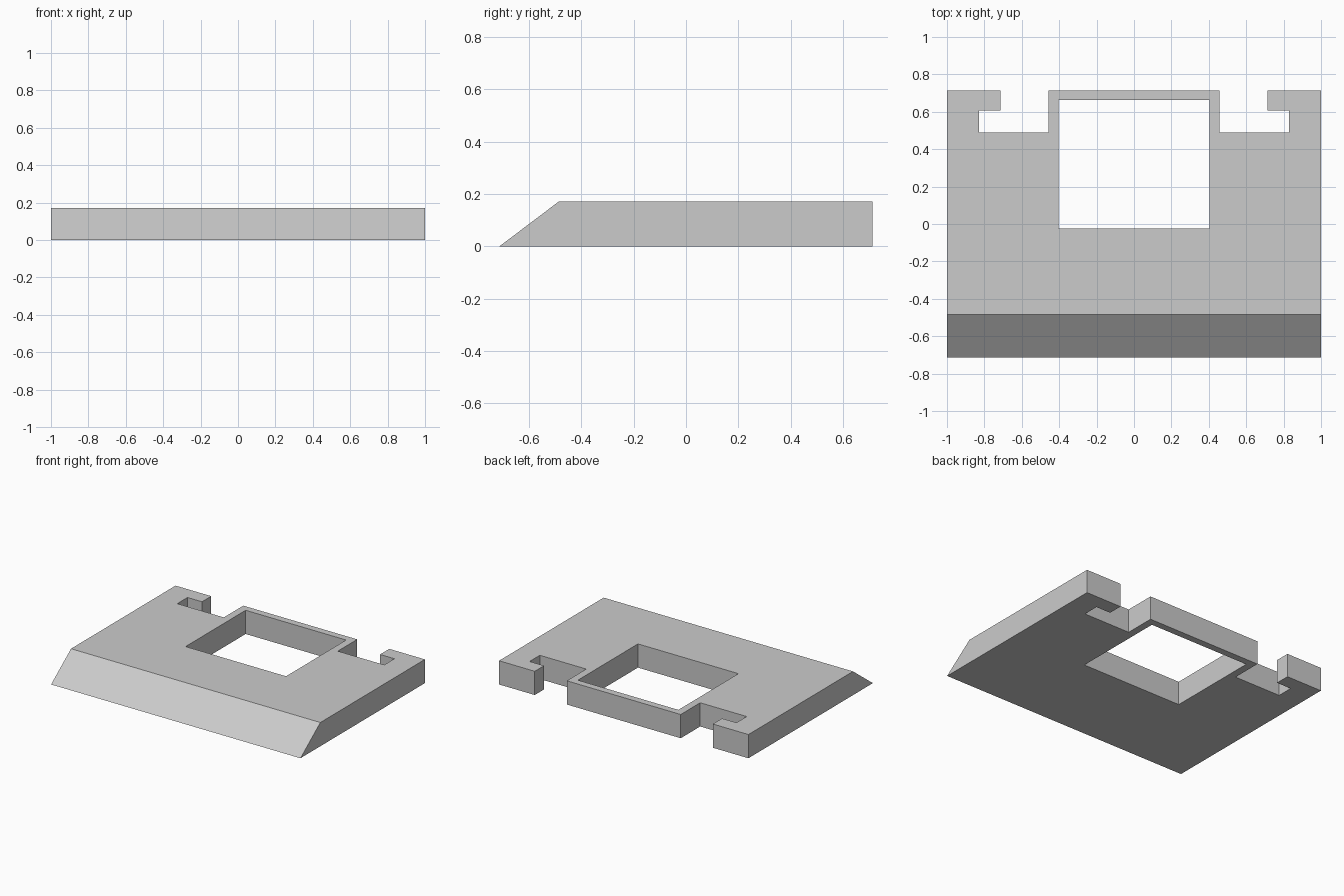
import bpy
import bmesh
from mathutils import Vector

if "Cube" in bpy.data.objects:
    bpy.data.objects.remove(bpy.data.objects["Cube"], do_unlink=True)

HALF_DEPTH = 0.713
HEIGHT = 0.172

grey = bpy.data.materials.new("plain grey")
grey.use_nodes = True
grey.diffuse_color = (0.6, 0.6, 0.6, 1)
grey.node_tree.nodes["Principled BSDF"].inputs["Base Color"].default_value = (0.6, 0.6, 0.6, 1)


def prism(name, outline, offset):
    """Extrude a closed outline of 3D points along an offset."""
    bm = bmesh.new()
    face = bm.faces.new([bm.verts.new(p) for p in outline])
    grown = bmesh.ops.extrude_face_region(bm, geom=[face])["geom"]
    bmesh.ops.translate(bm, vec=Vector(offset),
                        verts=[g for g in grown if isinstance(g, bmesh.types.BMVert)])
    bmesh.ops.recalc_face_normals(bm, faces=bm.faces)
    mesh = bpy.data.meshes.new(name)
    bm.to_mesh(mesh)
    bm.free()
    mesh.materials.append(grey)
    obj = bpy.data.objects.new(name, mesh)
    bpy.context.collection.objects.link(obj)
    return obj


def cut(target, name, plan):
    """Cut a plan outline right through the target."""
    cutter = prism(name, [(x, y, -0.1) for x, y in plan], (0, 0, HEIGHT + 0.2))
    mod = target.modifiers.new(name, "BOOLEAN")
    mod.operation = "DIFFERENCE"
    mod.solver = "EXACT"
    mod.object = cutter
    bpy.context.view_layer.objects.active = target
    bpy.ops.object.modifier_apply(modifier=name)
    bpy.data.objects.remove(cutter, do_unlink=True)


# Plate with a sloped front edge
side = [(-HALF_DEPTH, 0), (HALF_DEPTH, 0), (HALF_DEPTH, HEIGHT), (-0.485, HEIGHT)]
plate = prism("bevelled_plate", [(-1, y, z) for y, z in side], (2, 0, 0))

# Rectangular window
cut(plate, "window", [(-0.403, -0.025), (0.403, -0.025), (0.403, 0.663), (-0.403, 0.663)])

# Hooked notches in the back edge, mirrored
notch = [(0.457, 0.49), (0.83, 0.49), (0.83, 0.607), (0.714, 0.607), (0.714, 0.9), (0.457, 0.9)]
for label, sign in (("left_notch", 1), ("right_notch", -1)):
    cut(plate, label, [(sign * x, y) for x, y in notch])
